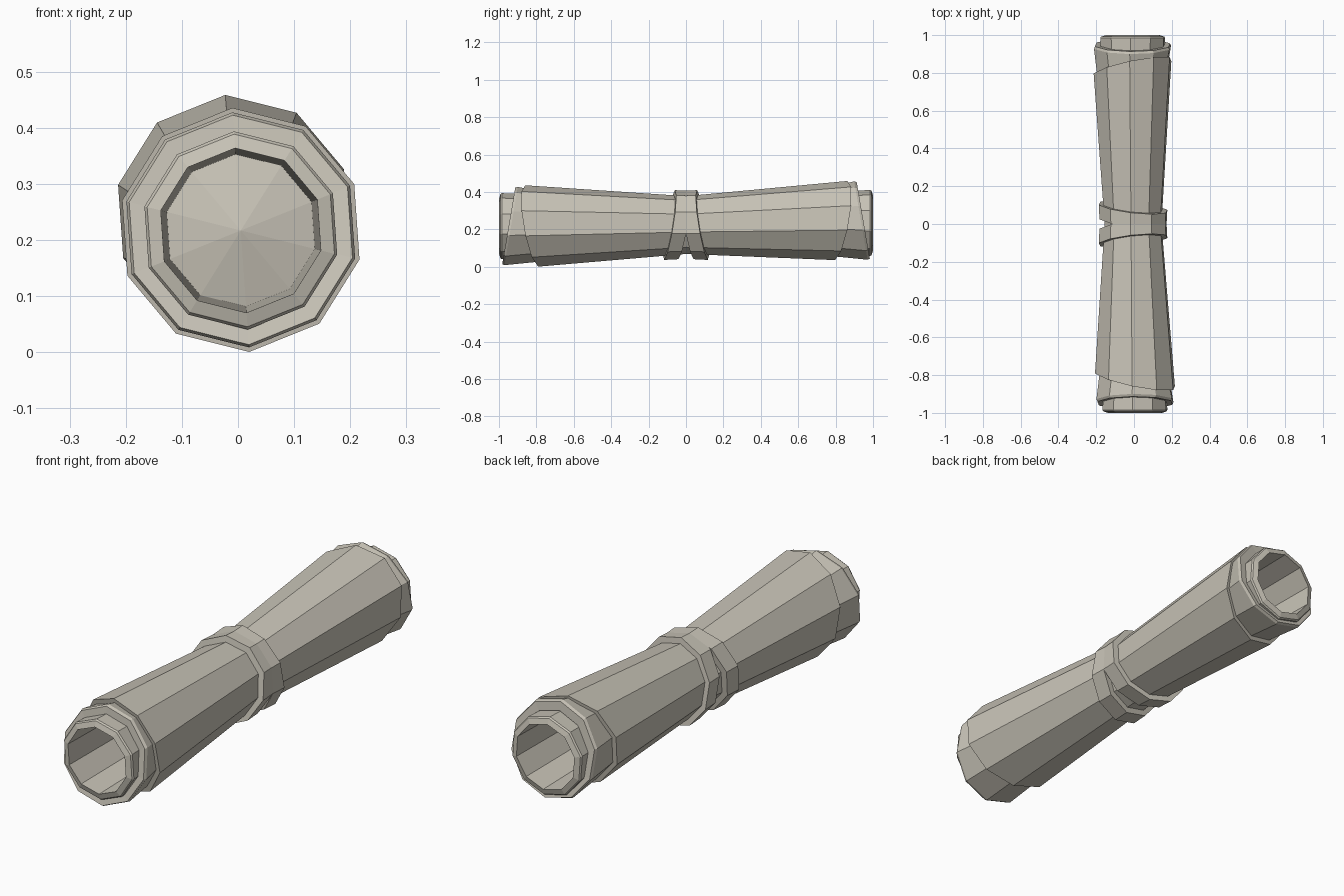
import bpy, bmesh, math

cube = bpy.data.objects.get("Cube")
if cube:
    bpy.data.objects.remove(cube, do_unlink=True)

SIDES = 10
TURN = math.radians(94)

mat = bpy.data.materials.new("parchment_grey")
mat.use_nodes = True
COLOUR = (0.58, 0.55, 0.475, 1)
mat.diffuse_color = COLOUR
bsdf = next(n for n in mat.node_tree.nodes if n.type == 'BSDF_PRINCIPLED')
bsdf.inputs["Base Color"].default_value = COLOUR
bsdf.inputs["Roughness"].default_value = 0.8


def loft(name, rings, closed=False, tip=None):
    """Skin ten-sided rings (side, centre, radius, y, tilt) along the y axis."""
    bm = bmesh.new()
    loops = []
    for side, (cx, cz), r, y, (tx, tz) in rings:
        loop = []
        for i in range(SIDES):
            a = TURN + math.tau * i / SIDES
            dx, dz = r * math.cos(a), r * math.sin(a)
            loop.append(bm.verts.new((cx + dx, side * (y + tx * dx + tz * dz), cz + dz)))
        loops.append(loop)
    pairs = list(zip(loops, loops[1:]))
    if closed:
        pairs.append((loops[-1], loops[0]))
    for a, b in pairs:
        for i in range(SIDES):
            j = (i + 1) % SIDES
            bm.faces.new((a[i], a[j], b[j], b[i]))
    if tip:
        v = bm.verts.new(tip)
        for i in range(SIDES):
            bm.faces.new((loops[-1][i], loops[-1][(i + 1) % SIDES], v))
    bmesh.ops.recalc_face_normals(bm, faces=bm.faces)
    mesh = bpy.data.meshes.new(name)
    bm.to_mesh(mesh)
    bm.free()
    mesh.materials.append(mat)
    obj = bpy.data.objects.new(name, mesh)
    bpy.context.collection.objects.link(obj)


FLAT = (0, 0)
WRAP_TILT = (0.2, 0.17)
BAND_TILT = (0, -0.17)
FRONT = (0.005, 0.218)
BACK = (-0.008, 0.247)
MID = (-0.005, 0.223)

# Outer wrap: pinched in the middle, cut at a slant at both ends
loft("outer_wrap", [
    (-1, FRONT, 0.17, 0.825, WRAP_TILT),
    (-1, FRONT, 0.218, 0.825, WRAP_TILT),
    (1, MID, 0.155, 0, FLAT),
    (1, BACK, 0.212, 0.83, WRAP_TILT),
    (1, BACK, 0.17, 0.83, WRAP_TILT),
])

# Middle layer and hollow core showing at each end
for label, s, centre, core in (("front", -1, FRONT, (0.005, 0.217)),
                               ("back", 1, BACK, (-0.007, 0.234))):
    loft(label + "_middle_layer", [
        (s, centre, 0.188, 0.78, WRAP_TILT),
        (s, centre, 0.21, 0.935, BAND_TILT),
        (s, centre, 0.205, 0.948, BAND_TILT),
        (s, centre, 0.165, 0.945, BAND_TILT),
    ])
    loft(label + "_core", [
        (s, core, 0.17, 0.85, FLAT),
        (s, core, 0.177, 0.985, FLAT),
        (s, core, 0.172, 0.992, FLAT),
        (s, core, 0.147, 1.0, FLAT),
        (s, core, 0.136, 0.4, FLAT),
    ], tip=(core[0], s * 0.43, core[1]))

# Two crossing straps around the waist
STRAP_TILT = (-0.11, -0.16)
for label, s in (("front", -1), ("back", 1)):
    loft(label + "_strap", [
        (s, MID, 0.145, 0.012, STRAP_TILT),
        (s, MID, 0.183, 0.012, STRAP_TILT),
        (s, MID, 0.187, 0.088, STRAP_TILT),
        (s, MID, 0.145, 0.088, STRAP_TILT),
    ], closed=True)
